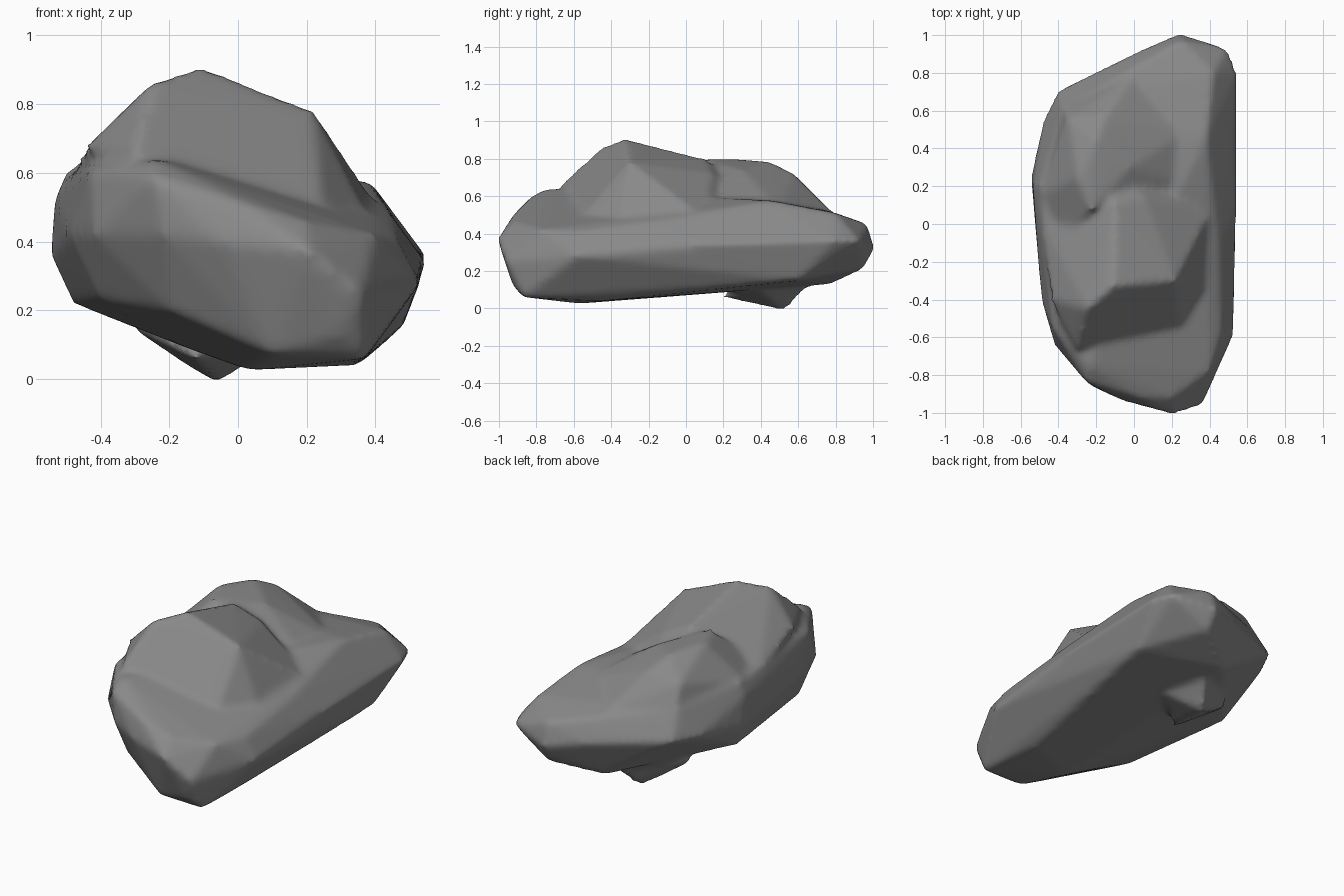
import bpy, bmesh
from mathutils import Vector

cube = bpy.data.objects.get("Cube")
if cube:
    bpy.data.objects.remove(cube, do_unlink=True)

# Single stone colour
stone = bpy.data.materials.new("grey_stone")
stone.use_nodes = True
grey = (0.25, 0.25, 0.25, 1)
stone.diffuse_color = grey
shader = stone.node_tree.nodes["Principled BSDF"]
shader.inputs["Base Color"].default_value = grey
shader.inputs["Roughness"].default_value = 0.9


def add_hull(bm, *outlines):
    """Wrap a closed convex chunk of stone around a few outlines."""
    chunk = bmesh.new()
    for outline in outlines:
        for point in outline:
            chunk.verts.new(Vector(point))
    result = bmesh.ops.convex_hull(chunk, input=chunk.verts[:])
    loose = {g for g in result["geom_interior"] + result["geom_unused"]
             if isinstance(g, bmesh.types.BMVert)}
    bmesh.ops.delete(chunk, geom=list(loose), context='VERTS')
    bmesh.ops.recalc_face_normals(chunk, faces=chunk.faces[:])
    mesh = bpy.data.meshes.new("chunk")
    chunk.to_mesh(mesh)
    chunk.free()
    bm.from_mesh(mesh)
    bpy.data.meshes.remove(mesh)


bm = bmesh.new()

# Long tilted slab: upper rim, widest outline and underside
slab_rim = [(-.24, -.75, .64), (-.25, -.84, .59), (.02, -.92, .51), (.2, -.92, .46),
            (.4, -.78, .42), (.46, -.58, .41), (.45, -.1, .47), (.385, .46, .575),
            (.42, .8, .51), (.25, .97, .45), (0, .82, .5), (-.38, .62, .56),
            (-.5, .2, .6), (-.43, -.55, .61)]
slab_waist = [(-.42, -.64, .42), (-.22, -.86, .42), (-.05, -.94, .4),
              (.21, -1.01, .37), (.36, -.96, .25), (.53, -.58, .28), (.545, .1, .34),
              (.545, .8, .36), (.495, .93, .36), (.24, 1.01, .32), (.03, .92, .36),
              (-.4, .71, .4), (-.48, .55, .4), (-.545, .25, .36), (-.535, .2, .52),
              (-.49, -.4, .42)]
slab_base = [(.3, -.93, .13), (.37, -.87, .06), (.1, -.88, .07), (-.2, -.76, .2),
             (.03, -.57, .025), (.35, -.45, .04), (.48, .6, .15), (.25, .95, .21),
             (0, .78, .13), (-.48, .2, .22), (-.4, -.5, .23), (-.15, -.45, .09)]
add_hull(bm, slab_rim, slab_waist, slab_base)

# Front peak, falling straight to the right-hand ridge
peak_top = [(-.11, -.33, .91), (-.25, -.45, .865), (.22, -.3, .78), (-.1, .1, .8),
            (.06, .14, .72), (-.44, -.4, .68), (-.3, -.65, .68)]
peak_foot = [(.4, -.35, .43), (.42, .1, .48), (.25, -.58, .46), (0, -.66, .5),
             (-.3, -.72, .58), (-.49, 0, .58), (-.2, .4, .6)]
add_hull(bm, peak_top, peak_foot)

# Long hump behind the peak
hump_top = [(-.3, .25, .8), (-.2, .45, .785), (-.22, .08, .8), (-.02, .3, .74),
            (0, .55, .64), (-.15, .58, .72), (-.35, .56, .69)]
hump_foot = [(-.5, .15, .59), (-.4, -.1, .6), (-.39, .68, .45), (0, .8, .5),
             (.3, .5, .53), (.35, .2, .5)]
add_hull(bm, hump_top, hump_foot)

# Broad pointed knob under the back
add_hull(bm, [(-.06, .53, -.015), (-.13, .18, .06), (-.15, .47, .04), (.1, .4, .09),
              (.03, .67, .13), (-.33, .42, .16), (-.1, .45, .25)])

mesh = bpy.data.meshes.new("boulder")
bm.to_mesh(mesh)
bm.free()
boulder = bpy.data.objects.new("boulder", mesh)
bpy.context.collection.objects.link(boulder)
mesh.materials.append(stone)

# Fuse the chunks and wear the edges down a little
fuse = boulder.modifiers.new("fuse", 'REMESH')
fuse.mode = 'VOXEL'
fuse.voxel_size = 0.02
fuse.use_smooth_shade = True
wear = boulder.modifiers.new("wear", 'SMOOTH')
wear.factor = 0.5
wear.iterations = 6
